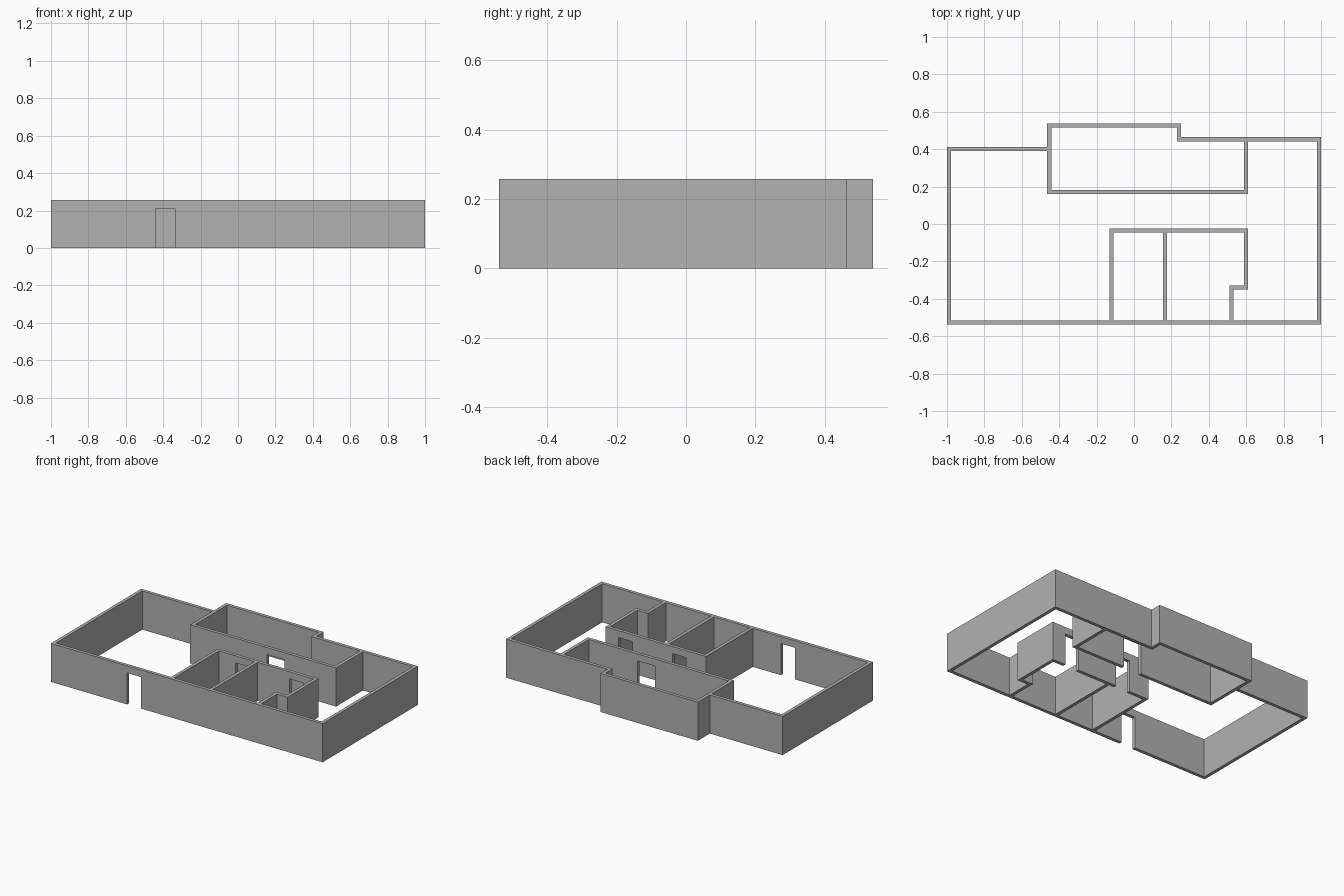
import bpy, bmesh
from mathutils import Vector

HEIGHT, DOOR_TOP, THICK = 0.257, 0.21, 0.022

cube = bpy.data.objects.get("Cube")
if cube:
    bpy.data.objects.remove(cube, do_unlink=True)

grey = bpy.data.materials.new("wall grey")
grey.use_nodes = True
colour = (0.445, 0.445, 0.445, 1)
grey.diffuse_color = colour
grey.node_tree.nodes["Principled BSDF"].inputs["Base Color"].default_value = colour


def add_object(name, bm):
    bmesh.ops.recalc_face_normals(bm, faces=bm.faces)
    mesh = bpy.data.meshes.new(name)
    bm.to_mesh(mesh)
    bm.free()
    mesh.materials.append(grey)
    obj = bpy.data.objects.new(name, mesh)
    bpy.context.scene.collection.objects.link(obj)
    return obj


def wall_run(name, points, closed=False):
    """Walls of even thickness along a centre line, with mitred corners."""
    pts = [Vector(p) for p in points]
    n = len(pts)
    bm = bmesh.new()
    rings = []
    for i, p in enumerate(pts):
        sides = []
        if closed or i > 0:
            sides.append((p - pts[i - 1]).normalized())
        if closed or i < n - 1:
            sides.append((pts[(i + 1) % n] - p).normalized())
        normals = [Vector((-d.y, d.x)) for d in sides]
        mitre = normals[0]
        if len(normals) == 2:
            mitre = (normals[0] + normals[1]) / (1 + normals[0].dot(normals[1]))
        a, b = p + mitre * THICK / 2, p - mitre * THICK / 2
        rings.append([bm.verts.new((q.x, q.y, z))
                      for q, z in ((a, 0), (b, 0), (b, HEIGHT), (a, HEIGHT))])
    for i in range(n if closed else n - 1):
        r, s = rings[i], rings[(i + 1) % n]
        for k in range(4):
            m = (k + 1) % 4
            bm.faces.new((r[k], r[m], s[m], s[k]))
    if not closed:
        bm.faces.new(rings[0])
        bm.faces.new(rings[-1])
    return add_object(name, bm)


def cut_door(wall, x0, x1, y):
    """Cut a doorway from the ground up through a wall running along x."""
    bm = bmesh.new()
    bmesh.ops.create_cube(bm, size=1)
    for v in bm.verts:
        v.co.x = x0 if v.co.x < 0 else x1
        v.co.y = y + v.co.y * THICK * 2
        v.co.z = -0.1 if v.co.z < 0 else DOOR_TOP
    cutter = add_object("door_cutter", bm)
    cutter.hide_render = True
    mod = wall.modifiers.new("doorway", "BOOLEAN")
    mod.operation, mod.solver, mod.object = "DIFFERENCE", "EXACT", cutter
    bpy.context.view_layer.update()
    graph = bpy.context.evaluated_depsgraph_get()
    mesh = bpy.data.meshes.new_from_object(wall.evaluated_get(graph))
    wall.modifiers.clear()
    wall.data = mesh
    bpy.data.objects.remove(cutter, do_unlink=True)


# Outer shell with the stepped back wall
FRONT, SIDE = -0.527, 0.989
outer = wall_run("outer_walls", [
    (-SIDE, FRONT), (SIDE, FRONT), (SIDE, 0.453), (0.241, 0.453),
    (0.241, 0.527), (-0.453, 0.527), (-0.453, 0.401), (-SIDE, 0.401)], closed=True)
cut_door(outer, -0.44, -0.337, FRONT)

# Back room
back = wall_run("back_room_walls", [
    (-0.453, 0.39), (-0.453, 0.171), (0.599, 0.171), (0.599, 0.442)])
cut_door(back, 0.10, 0.23, 0.171)

# Two front rooms, with a notch in the right-hand corner
INNER = FRONT + THICK / 2
front = wall_run("front_room_walls", [
    (-0.12, INNER), (-0.12, -0.035), (0.599, -0.035),
    (0.599, -0.339), (0.521, -0.339), (0.521, INNER)])
for left in (0.015, 0.41):
    cut_door(front, left, left + 0.103, -0.035)

# Partition between the front rooms
wall_run("front_room_partition", [(0.166, INNER), (0.166, -0.035 - THICK / 2)])
